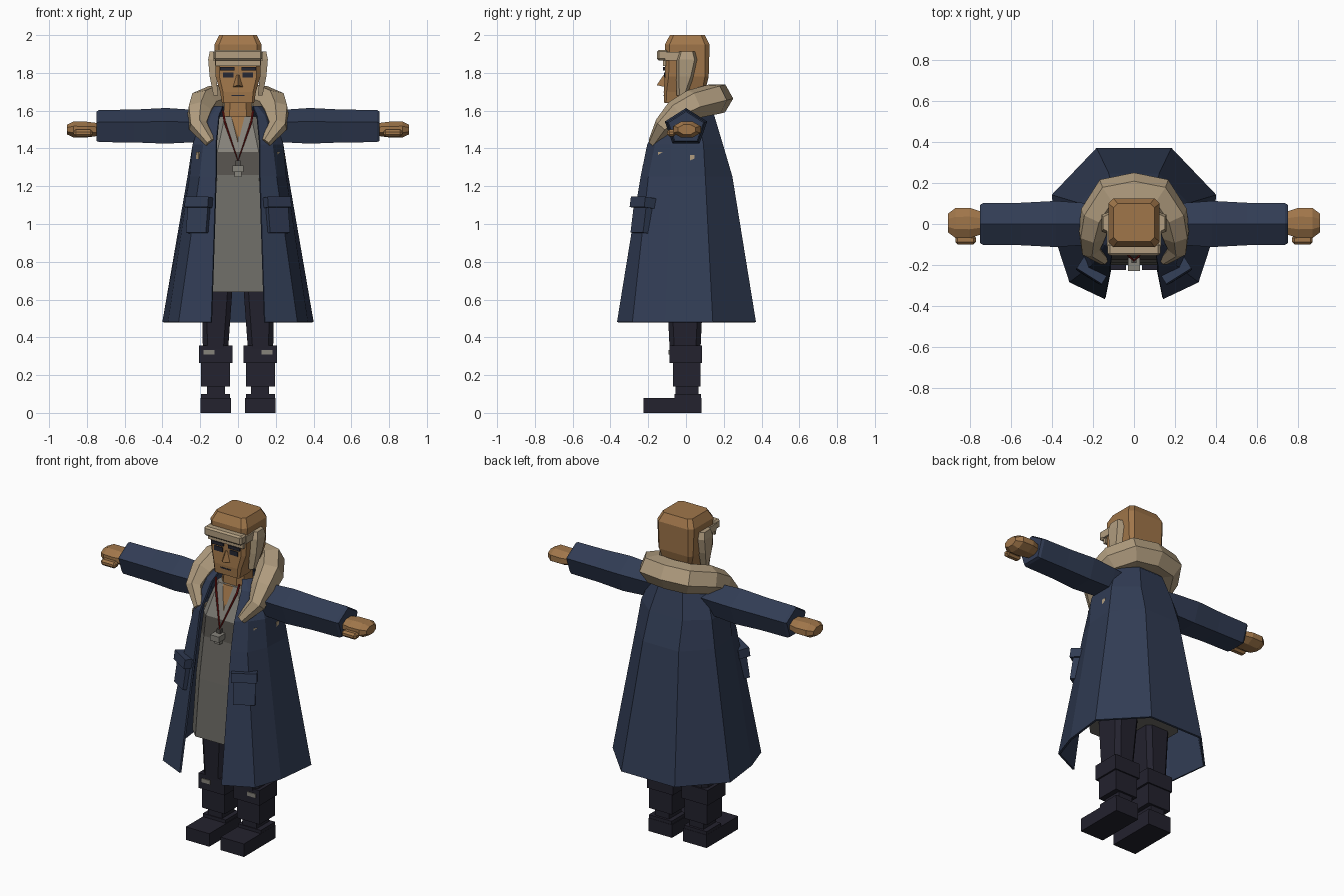
import bpy, bmesh, math
from mathutils import Vector, Matrix

cube = bpy.data.objects.get("Cube")
if cube:
    bpy.data.objects.remove(cube, do_unlink=True)


def material(name, *rgb):
    col = [(c / 255 / 12.92 if c < 11 else ((c / 255 + 0.055) / 1.055) ** 2.4) for c in rgb] + [1]
    m = bpy.data.materials.new(name)
    m.use_nodes = True
    m.diffuse_color = col
    m.node_tree.nodes["Principled BSDF"].inputs["Base Color"].default_value = col
    return m


SKIN = material("skin brown", 160, 118, 74)
FUR = material("fur beige", 178, 158, 128)
NAVY = material("coat navy", 49, 60, 84)
DARK = material("boot black", 35, 34, 46)
GREY = material("tunic grey", 112, 110, 104)
BROWN = material("sweater dark grey", 84, 81, 76)
PALE = material("pale grey", 134, 131, 123)
RED = material("cord red", 145, 30, 28)
EYE = material("eye black", 38, 39, 50)
SIDES = (("left", 1), ("right", -1))


def finish(name, bm, *mats):
    bmesh.ops.recalc_face_normals(bm, faces=bm.faces)
    me = bpy.data.meshes.new(name)
    bm.to_mesh(me)
    bm.free()
    for m in mats:
        me.materials.append(m)
    ob = bpy.data.objects.new(name, me)
    bpy.context.collection.objects.link(ob)
    return ob


def loft(name, rings, *mats, closed=True):
    """Skin a list of equal-length rings; closed rings get end caps."""
    bm = bmesh.new()
    vs = [[bm.verts.new(p) for p in r] for r in rings]
    n = len(rings[0])
    for a, b in zip(vs, vs[1:]):
        for i in range(n if closed else n - 1):
            j = (i + 1) % n
            bm.faces.new((a[i], a[j], b[j], b[i]))
    if closed:
        bm.faces.new(vs[0])
        bm.faces.new(vs[-1])
    return finish(name, bm, *mats)


def box(name, lo, hi, mat, s=1, rot=None, bevel=0):
    """Box between two corners, flipped in x when s is -1."""
    lo, hi = Vector(lo), Vector(hi)
    bm = bmesh.new()
    bmesh.ops.create_cube(bm, size=1)
    bmesh.ops.scale(bm, vec=hi - lo, verts=bm.verts)
    if bevel:
        bmesh.ops.bevel(bm, geom=bm.edges[:], offset=bevel, segments=1, affect='EDGES')
    if rot:
        bmesh.ops.transform(bm, matrix=rot, verts=bm.verts)
    bmesh.ops.translate(bm, vec=(lo + hi) / 2, verts=bm.verts)
    bmesh.ops.scale(bm, vec=(s, 1, 1), verts=bm.verts)
    return finish(name, bm, mat)


def tube(name, pts, depth, mat):
    """Faceted tube through (x, y, z, radius factor) points."""
    cu = bpy.data.curves.new(name, 'CURVE')
    cu.dimensions = '3D'
    cu.bevel_depth, cu.bevel_resolution, cu.use_fill_caps = depth, 1, True
    sp = cu.splines.new('POLY')
    sp.use_smooth = False
    sp.points.add(len(pts) - 1)
    for p, (x, y, z, r) in zip(sp.points, pts):
        p.co, p.radius = (x, y, z, 1), r
    cu.materials.append(mat)
    ob = bpy.data.objects.new(name, cu)
    bpy.context.collection.objects.link(ob)
    bpy.ops.object.select_all(action='DESELECT')
    ob.select_set(True)
    bpy.context.view_layer.objects.active = ob
    bpy.ops.object.convert(target='MESH')


def rrect(hx, y0, y1, z, c):
    """Rectangle ring with cut corners."""
    half = [(hx - c, y0), (hx, y0 + c), (hx, y1 - c), (hx - c, y1)]
    return [(x, y, z) for x, y in half] + [(-x, y, z) for x, y in reversed(half)]


# Head and neck
loft("head", [rrect(.085, -.115, 0, 1.64, .01), rrect(.095, -.118, .1, 1.70, .015),
              rrect(.118, -.112, .12, 1.78, .02), rrect(.125, -.112, .125, 1.95, .025),
              rrect(.1, -.085, .1, 2.0, .02)], SKIN)
loft("neck", [rrect(.08, -.08, .07, 1.48, .03), rrect(.07, -.075, .07, 1.68, .03)], SKIN)

# Face
loft("nose", [[(-.03, -.11, 1.725), (.03, -.11, 1.725), (0, -.155, 1.735)],
              [(-.008, -.11, 1.79), (.008, -.11, 1.79), (0, -.118, 1.79)]], SKIN)
box("mouth", (-.035, -.12, 1.677), (.035, -.112, 1.684), EYE)
for side, s in SIDES:
    box(side + "_eye", (.025, -.117, 1.775), (.08, -.109, 1.803), EYE, s)
    box(side + "_brow", (.018, -.122, 1.813), (.095, -.108, 1.832), EYE, s)

# Headband and ear flaps
box("headband_front", (-.128, -.153, 1.865), (.128, -.095, 1.922), FUR, bevel=.01)
box("headband_lower", (-.12, -.122, 1.836), (.12, -.105, 1.866), FUR)
for side, s in SIDES:
    box(side + "_headband_strap", (.12, -.11, 1.865), (.132, -.03, 1.91), FUR, s)
    flap = [(.105, .13, -.05, .005, 1.68), (.115, .15, -.052, .04, 1.78),
            (.118, .158, -.052, .06, 1.87), (.118, .15, -.04, .05, 1.912)]
    loft(side + "_ear_flap", [[(s * a, y0, z), (s * b, y0 + .015, z), (s * b, y1 - .015, z), (s * a, y1, z)]
                              for a, b, y0, y1, z in flap], FUR)

# Fur collar: horseshoe that droops to two points in front
half = [(.12, .145, 1.66, 1), (.185, .04, 1.635, .95), (.205, -.05, 1.59, .82),
        (.212, -.12, 1.52, .6), (.145, -.175, 1.43, .33)]
tube("fur_collar", [(-x, y, z, r) for x, y, z, r in reversed(half)] + [(0, .165, 1.665, 1)] + half, .085, FUR)

# Coat: open front shell
coat = [(.48, (.14, -.36), (.31, -.28), (.365, -.11), (.395, .14), (.18, .365)),
        (1.25, (.115, -.235), (.2, -.195), (.25, -.08), (.262, .1), (.12, .24)),
        (1.42, (.115, -.2), (.18, -.16), (.235, -.08), (.235, .09), (.11, .19)),
        (1.57, (.1, -.11), (.14, -.1), (.18, -.05), (.18, .06), (.08, .145)),
        (1.62, (.08, -.07), (.1, -.06), (.12, -.03), (.12, .04), (.06, .1))]
ob = loft("coat", [[(x, y, z) for x, y in p] + [(-x, y, z) for x, y in reversed(p)] for z, *p in coat],
          NAVY, closed=False)
mod = ob.modifiers.new("thickness", 'SOLIDIFY')
mod.thickness, mod.offset = .012, 0

# Sweater, collar and tunic, coloured by height
torso = loft("tunic", [rrect(.22, -.2, .19, .64, .07), rrect(.2, -.19, .17, 1.0, .07),
                       rrect(.17, -.175, .15, 1.26, .06), rrect(.16, -.155, .14, 1.38, .05),
                       rrect(.095, -.09, .09, 1.57, .025)], GREY, BROWN, PALE)
for f in torso.data.polygons:
    f.material_index = 0 if f.center.z < 1.26 else 1 if f.center.z < 1.38 else 2
loft("open_neck", [[(0, -.142, 1.43), (0, -.13, 1.43), (.001, -.136, 1.43)],
                   [(-.035, -.096, 1.57), (0, -.08, 1.57), (.035, -.096, 1.57)]], SKIN)

# Cord and whistle
tube("cord", [(-.08, -.1, 1.6, 1), (-.07, -.115, 1.54, 1), (0, -.178, 1.335, 1),
              (.07, -.115, 1.54, 1), (.08, -.1, 1.6, 1)], .006, RED)
box("whistle", (-.03, -.23, 1.275), (.03, -.165, 1.31), PALE)
box("whistle_mouthpiece", (-.018, -.205, 1.25), (.018, -.165, 1.275), PALE)
box("whistle_ring", (-.012, -.19, 1.31), (.012, -.17, 1.335), BROWN)

pent = [(0, .105), (.11, .035), (.07, -.08), (-.07, -.08), (-.11, .035)]
arm = [(.12, .8), (.22, .92), (.38, 1.02), (.55, .94), (.735, .92), (.75, .84)]
hand = [(.73, .055, .035), (.8, .08, .045), (.87, .078, .046), (.905, .05, .028)]
for side, s in SIDES:
    # Sleeve and mitten-like hand
    loft(side + "_sleeve", [[(s * x, y * k, 1.507 + z * k) for y, z in pent] for x, k in arm], NAVY)
    loft(side + "_hand", [[(s * x, .005 + hy * math.cos(a), 1.5 + hz * math.sin(a))
                           for a in (math.pi * (i + .5) / 4 for i in range(8))] for x, hy, hz in hand], SKIN)
    box(side + "_thumb", (.77, -.1, 1.462), (.87, -.055, 1.5), SKIN, s, bevel=.012)

    # Coat pockets and worn patches
    turn = Matrix.Rotation(math.radians(32), 4, 'Z') @ Matrix.Rotation(math.radians(-8), 4, 'X')
    box(side + "_pocket", (.14, -.255, .95), (.265, -.2, 1.12), NAVY, s, turn)
    box(side + "_pocket_flap", (.13, -.262, 1.085), (.275, -.195, 1.14), NAVY, s, turn)
    tilt = Matrix.Rotation(math.radians(62), 4, 'Z')
    box(side + "_front_patch", (.198, -.137, 1.345), (.228, -.129, 1.38), FUR, s, tilt)
    box(side + "_side_patch", (.24, .02, 1.32), (.249, .045, 1.365), FUR, s)

    # Trousers
    loft(side + "_trouser_leg", [[(s * (cx + x), y, z) for x, y, _ in rrect(hx, -.085 - g, .075 + g, z, .025)]
                                 for cx, hx, g, z in ((.12, .065, 0, .3), (.11, .085, .02, .72))], DARK)

    # Boots
    box(side + "_boot_cuff", (.03, -.087, .265), (.207, .085, .358), DARK, s)
    box(side + "_boot_shaft", (.042, -.07, .14), (.197, .077, .27), DARK, s)
    box(side + "_boot_ankle", (.07, -.055, .07), (.165, .065, .145), DARK, s)
    box(side + "_boot_heel", (.042, -.06, .07), (.197, .08, .1), DARK, s)
    box(side + "_boot_foot", (.038, -.225, 0), (.198, .082, .08), DARK, s)
    box(side + "_boot_tag", (.125, -.092, .308), (.183, -.084, .332), PALE, s)
